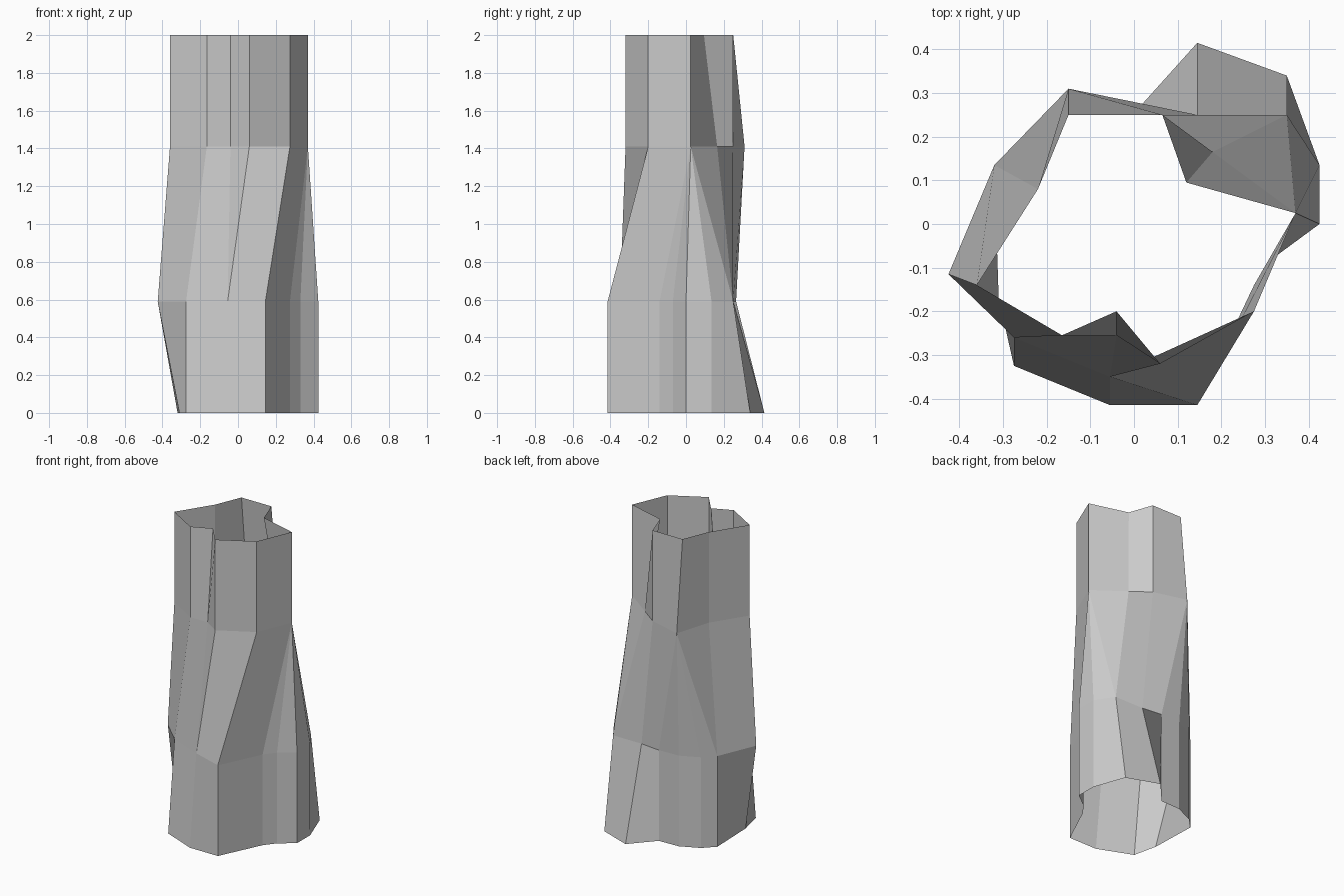
import bpy, bmesh

if "Cube" in bpy.data.objects:
    bpy.data.objects.remove(bpy.data.objects["Cube"])

# Cross-sections of the hollow trunk, counter-clockwise from the left front
upper = [(-.36, -.14), (-.165, -.255), (-.04, -.255), (.06, -.32), (.275, -.2),
         (.37, .025), (.18, .165), (.065, .25), (-.15, .31), (-.22, .08)]
lower = [(-.425, -.115), (-.275, -.26), (-.055, -.35), (.145, -.415), (.275, -.14),
         (.33, -.07), (.425, 0), (.425, .135), (.35, .25), (.145, .25),
         (.01, .265), (-.13, .26), (-.25, .205), (-.32, .135)]

# Rim and foot differ from their neighbouring rings at only a few corners
rim, foot = list(upper), list(lower)
for i, p in {2: (-.04, -.2), 6: (.12, .095), 8: (-.15, .25)}.items():
    rim[i] = p
for i, p in {0: (-.31, -.17), 1: (-.275, -.325), 2: (-.055, -.415),
             8: (.35, .34), 9: (.145, .415)}.items():
    foot[i] = p

bm = bmesh.new()


def ring(points, z):
    return [bm.verts.new((x, y, z)) for x, y in points]


def bridge(a, b, pairs):
    """Join two rings through matching corner pairs; repeated corners fan out."""
    for (i, j), (k, l) in zip(pairs, pairs[1:] + pairs[:1]):
        bm.faces.new(dict.fromkeys([a[i], a[k], b[l], b[j]]))


r0, r1 = ring(foot, 0), ring(lower, .59)
r2, r3 = ring(upper, 1.41), ring(rim, 2)

# Foot, twisting middle and straight neck
bridge(r0, r1, [(i, i) for i in range(14)])
bridge(r1, r2, [(0, 0), (1, 1), (2, 2), (2, 3), (3, 4), (4, 5), (5, 5), (6, 5),
                (7, 5), (8, 5), (8, 6), (9, 7), (10, 8), (11, 8), (12, 8),
                (13, 8), (13, 9)])
bridge(r2, r3, [(i, i) for i in range(10)])

mesh = bpy.data.meshes.new("hollow_trunk")
bm.to_mesh(mesh)
bm.free()
trunk = bpy.data.objects.new("hollow_trunk", mesh)
bpy.context.collection.objects.link(trunk)
